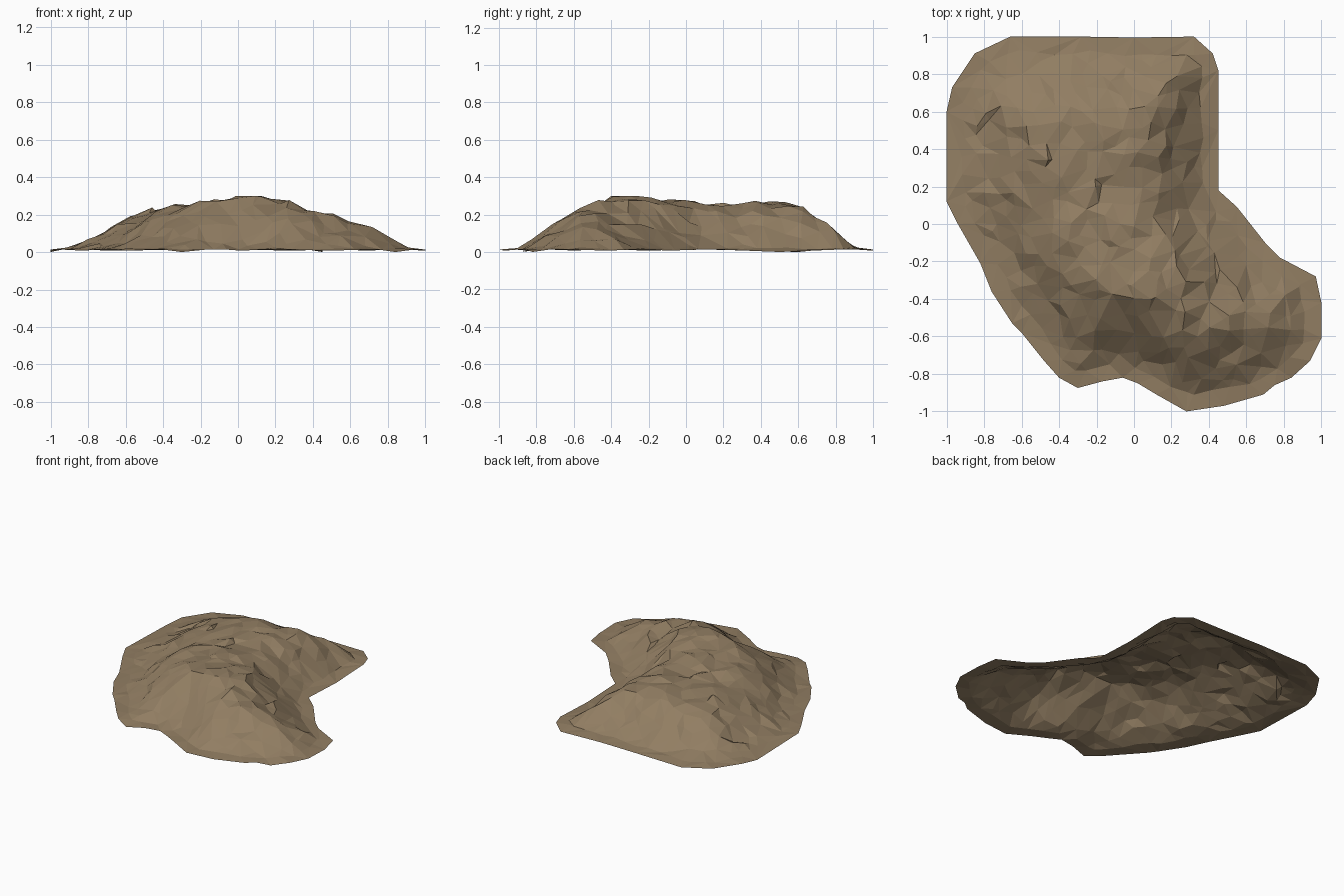
import bpy, bmesh, math, random
from mathutils import Vector, noise
from mathutils.geometry import delaunay_2d_cdt, intersect_point_line

if "Cube" in bpy.data.objects:
    bpy.data.objects.remove(bpy.data.objects["Cube"])

random.seed(7)
RIM = 0.08      # width of the flat rim
BASE = 0.013    # height of the rim

# Footprint of the mound, counter-clockwise
OUTLINE = [Vector(p) for p in [
    (0.28, -1.0), (0.48, -0.97), (0.69, -0.91), (0.75, -0.86), (0.84, -0.82),
    (0.94, -0.73), (1.0, -0.61), (1.0, -0.42), (0.97, -0.28), (0.78, -0.18),
    (0.70, -0.10), (0.55, 0.09), (0.45, 0.18), (0.45, 0.50), (0.45, 0.82),
    (0.42, 0.91), (0.32, 1.0), (0.0, 0.995), (-0.28, 1.0), (-0.66, 1.0),
    (-0.85, 0.91), (-0.97, 0.73), (-1.0, 0.60), (-1.0, 0.12), (-0.94, 0.0),
    (-0.82, -0.21), (-0.76, -0.36), (-0.65, -0.53), (-0.60, -0.58),
    (-0.48, -0.73), (-0.40, -0.82), (-0.30, -0.875), (-0.17, -0.84),
    (-0.06, -0.82), (0.02, -0.85), (0.12, -0.91)]]
N = len(OUTLINE)


def edge_distance(p):
    """Signed distance to the footprint edge, positive inside."""
    best, inside = 9.0, False
    for i in range(N):
        a, b = OUTLINE[i], OUTLINE[(i + 1) % N]
        q, t = intersect_point_line(p, a, b)
        q = a.lerp(b, min(1, max(0, t)))
        best = min(best, (p - q.to_2d()).length)
        if (a.y > p.y) != (b.y > p.y):
            if p.x < a.x + (p.y - a.y) * (b.x - a.x) / (b.y - a.y):
                inside = not inside
    return best if inside else -best


def bump(p, x, y, r):
    return math.exp(-((p.x - x) ** 2 + (p.y - y) ** 2) / (r * r))


def ramp(v, a, b):
    t = min(1, max(0, (v - a) / (b - a)))
    return t * t * (3 - 2 * t)


def height(p, d):
    """Rounded slope from the rim up to two summits, with rocky roughness."""
    top = 0.243 + 0.05 * bump(p, 0.14, -0.42, 0.2) + 0.015 * bump(p, -0.05, 0.5, 0.3)
    top += 0.034 * bump(p, -0.04, -0.16, 0.22)
    top -= 0.05 * ramp(p.x, 0.18, 0.5) + 0.045 * ramp(-p.x, 0.25, 0.65)
    # the left flank is gentler than the right and front
    width = 0.40 + 0.15 * ramp(-p.x, 0.3, 0.7) - 0.04 * bump(p, 0.3, 0.5, 0.4)
    width += 0.08 * bump(p, -0.3, -0.55, 0.25) + 0.05 * ramp(p.y, 0.5, 0.8) * ramp(-p.x, -0.2, 0)
    t = min(1, max(0, (d - RIM) / width))
    z = BASE + (top - BASE) * math.sin(math.pi / 2 * t) ** 1.2
    rough = noise.noise((p.x * 5, p.y * 5, 3.1)) * 0.01 + random.uniform(-0.018, 0.018)
    return max(BASE, min(0.298, z + rough * min(1, max(0, d - RIM) / 0.15)))


# Edge points, then an inner ring that keeps the rim flat
points = list(OUTLINE)
heights = [BASE - 0.006 * (i % 3 == 1) - 0.007 * (i % 9 == 4) for i in range(N)]
for i in range(N):
    a, b = OUTLINE[i], OUTLINE[(i + 1) % N]
    side = (b - a).normalized()
    inward = Vector((-side.y, side.x))
    parts = max(1, round((b - a).length / 0.09))
    for k in range(parts):
        p = a.lerp(b, (k + 0.5) / parts) + inward * RIM * random.uniform(0.9, 1.3)
        if edge_distance(p) > RIM * 0.85:
            points.append(p)
            heights.append(BASE + random.uniform(0, 0.012))

# Scattered points over the slopes and crest
step = 0.085
count = int(2 / step) + 1
for j in range(count + 1):
    for i in range(count + 1):
        p = Vector((-1 + (i + 0.5 * (j % 2)) * step, -1 + j * step))
        p += Vector((random.uniform(-1, 1), random.uniform(-1, 1))) * step * 0.4
        d = edge_distance(p)
        if d > RIM + 0.04:
            points.append(p)
            heights.append(height(p, d))

# Triangulated open shell
edges = [(i, (i + 1) % N) for i in range(N)]
co, _, tris, origin, _, _ = delaunay_2d_cdt(points, edges, [], 1, 1e-5)
verts = [(c.x, c.y, heights[o[0]] if o else BASE) for c, o in zip(co, origin)]
mesh = bpy.data.meshes.new("rock_mound")
mesh.from_pydata(verts, [], tris)
bm = bmesh.new()
bm.from_mesh(mesh)
for f in bm.faces:
    f.normal_update()
    if f.normal.z < 0:
        f.normal_flip()
    f.smooth = False
bm.to_mesh(mesh)
bm.free()

# Single earth colour
earth = bpy.data.materials.new("earth_brown")
earth.diffuse_color = (0.285, 0.207, 0.123, 1)
earth.use_nodes = True
earth.node_tree.nodes["Principled BSDF"].inputs["Base Color"].default_value = earth.diffuse_color
mesh.materials.append(earth)
mound = bpy.data.objects.new("rock_mound", mesh)
bpy.context.collection.objects.link(mound)
